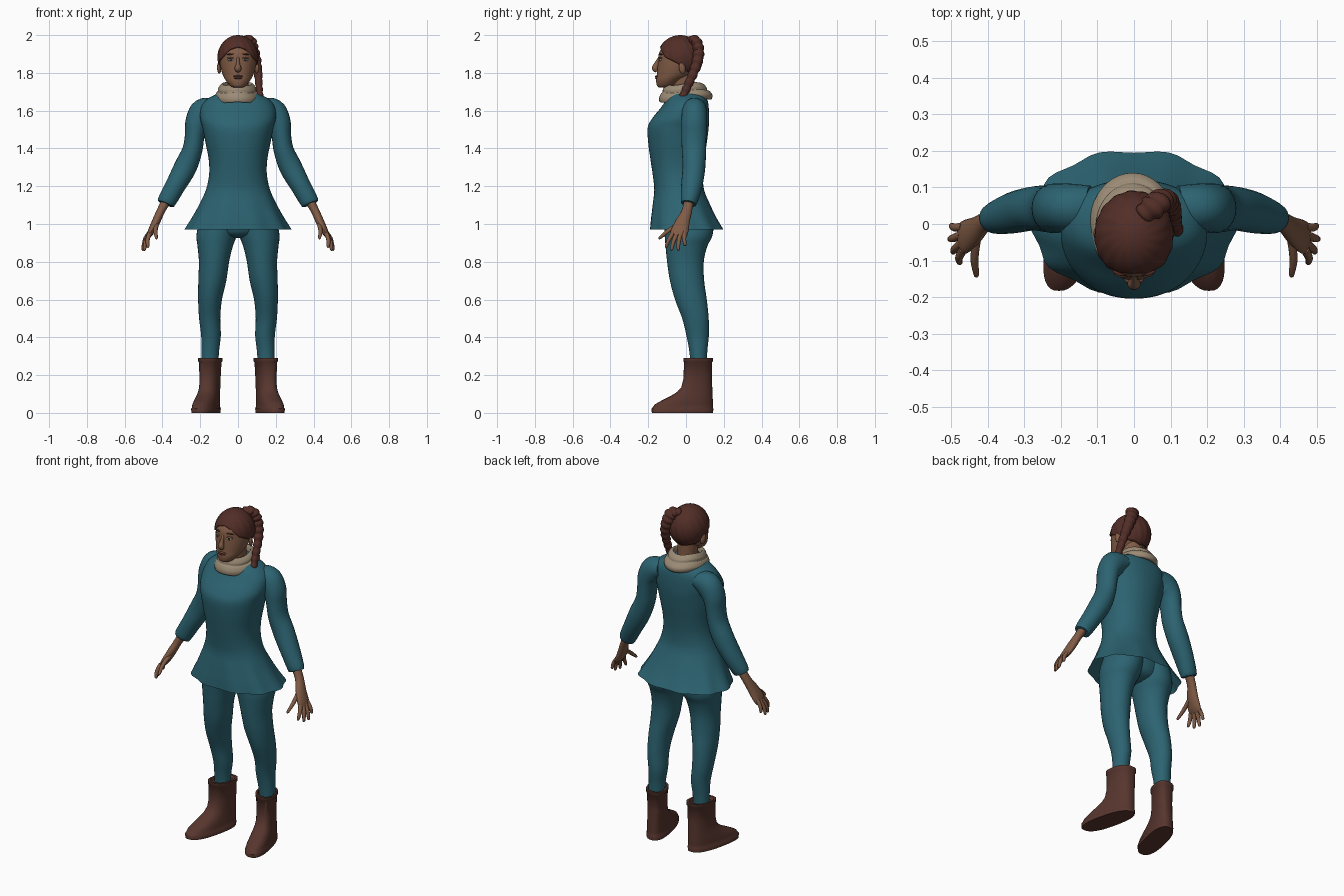
import bpy, bmesh, math
from mathutils import Vector

def material(name, rgb):
    m = bpy.data.materials.new(name)
    m.diffuse_color = (*rgb, 1)
    return m

TEAL = material("teal cloth", (0.025, 0.125, 0.165))
SKIN = material("skin", (0.22, 0.105, 0.06))
BOOT = material("boot leather", (0.095, 0.036, 0.027))
HAIR = material("hair", (0.085, 0.027, 0.02))
SCARF = material("scarf wool", (0.33, 0.26, 0.18))
LIP = material("lips", (0.16, 0.055, 0.04))
WHITE = material("eye white", (0.4, 0.38, 0.35))
IRIS = material("iris", (0.02, 0.05, 0.055))

def finish(obj, mat, mirror=False, angle=50):
    obj.data.materials.append(mat)
    bpy.ops.object.select_all(action='DESELECT')
    obj.select_set(True)
    bpy.context.view_layer.objects.active = obj
    bpy.ops.object.shade_smooth_by_angle(angle=math.radians(angle))
    if mirror:
        mod = obj.modifiers.new("mirror", 'MIRROR')
        mod.use_mirror_merge = False
    return obj

def skin_rings(name, rings, mat, caps=(True, True), mirror=False):
    bm = bmesh.new()
    rows = [[bm.verts.new(p) for p in r] for r in rings]
    n = len(rows[0])
    for lo, hi in zip(rows, rows[1:]):
        for i in range(n):
            j = (i + 1) % n
            bm.faces.new((lo[i], lo[j], hi[j], hi[i]))
    if caps[0]:
        bm.faces.new(rows[0][::-1])
    if caps[1]:
        bm.faces.new(rows[-1])
    bmesh.ops.recalc_face_normals(bm, faces=bm.faces)
    mesh = bpy.data.meshes.new(name)
    bm.to_mesh(mesh)
    bm.free()
    obj = bpy.data.objects.new(name, mesh)
    bpy.context.collection.objects.link(obj)
    return finish(obj, mat, mirror)

def smooth(st, sub):
    """Catmull-Rom interpolation of a list of stations."""
    out = []
    for k in range(len(st) - 1):
        q = [st[max(k - 1, 0)], st[k], st[k + 1], st[min(k + 2, len(st) - 1)]]
        for s in range(sub):
            t = s / sub
            out.append(tuple(0.5 * (2 * b + (c - a) * t + (2 * a - 5 * b + 4 * c - d) * t * t
                       + (3 * b - a - 3 * c + d) * t ** 3) for a, b, c, d in zip(*q)))
    return out + [tuple(st[-1])]

def loft(name, st, mat, sub=4, n=32, power=2.0, warp=None, **kw):
    """Horizontal rings from stations (z, x centre, x radius, y front, y back)."""
    rings = []
    for z, cx, rx, yf, yb in smooth(st, sub):
        ring = []
        for i in range(n):
            a = math.tau * i / n
            c, s = math.cos(a), math.sin(a)
            x = cx + rx * math.copysign(abs(c) ** (2 / power), c)
            y = (yf + yb) / 2 + (yb - yf) / 2 * math.copysign(abs(s) ** (2 / power), s)
            ring.append(warp(x, y, z, a) if warp else (x, y, z))
        rings.append(ring)
    return skin_rings(name, rings, mat, **kw)

def tube(name, st, mat, sub=4, n=14, ref=(0, 1, 0), ripple=None, **kw):
    """Rings across a path of stations (x, y, z, radius across, radius along ref)."""
    st = smooth(st, sub)
    pts = [Vector(s[:3]) for s in st]
    rings = []
    for k, s in enumerate(st):
        t = (pts[min(k + 1, len(pts) - 1)] - pts[max(k - 1, 0)]).normalized()
        v = Vector(ref)
        v = (v - v.dot(t) * t).normalized()
        u = v.cross(t)
        g = ripple(k / (len(st) - 1)) if ripple else 1
        rings.append([pts[k] + g * (u * s[3] * math.cos(math.tau * i / n)
                      + v * s[4] * math.sin(math.tau * i / n)) for i in range(n)])
    return skin_rings(name, rings, mat, **kw)

def blob(name, loc, size, mat, rot=(0, 0, 0), mirror=False):
    bpy.ops.mesh.primitive_uv_sphere_add(segments=16, ring_count=10, radius=1, location=loc, rotation=rot)
    obj = bpy.context.object
    obj.name, obj.scale = name, size
    bpy.ops.object.transform_apply(location=True, rotation=True, scale=True)
    return finish(obj, mat, mirror)

# Tunic with a flared, lightly pleated skirt
def pleat(x, y, z, a):
    f = max(0, (1.17 - z) / 0.2) * 0.025 * math.cos(10 * a)
    return (x * (1 + f), y * (1 + f), z)

loft("tunic", [(0.97, 0, 0.278, -0.192, 0.2), (1.03, 0, 0.242, -0.187, 0.165),
               (1.1, 0, 0.205, -0.178, 0.13), (1.18, 0, 0.17, -0.168, 0.096),
               (1.26, 0, 0.153, -0.176, 0.09), (1.34, 0, 0.155, -0.188, 0.097),
               (1.43, 0, 0.172, -0.2, 0.11), (1.51, 0, 0.188, -0.203, 0.12),
               (1.56, 0, 0.2, -0.178, 0.122), (1.62, 0, 0.195, -0.13, 0.12),
               (1.66, 0, 0.165, -0.105, 0.112), (1.69, 0, 0.11, -0.09, 0.092),
               (1.715, 0, 0.066, -0.078, 0.066)],
     TEAL, n=60, power=2.15, warp=pleat, caps=(False, True))

# Sleeves
tube("sleeve", [(0.12, 0.045, 1.615, 0.05, 0.06), (0.18, 0.045, 1.595, 0.072, 0.066),
                (0.217, 0.043, 1.54, 0.062, 0.068), (0.229, 0.042, 1.47, 0.052, 0.066),
                (0.242, 0.042, 1.39, 0.053, 0.064), (0.279, 0.042, 1.3, 0.06, 0.06),
                (0.333, 0.03, 1.2, 0.053, 0.056), (0.382, 0.015, 1.112, 0.047, 0.042),
                (0.378, 0.016, 1.118, 0.03, 0.03)], TEAL, n=24, mirror=True)

# Hands
tube("hand", [(0.37, 0.018, 1.14, 0.026, 0.028), (0.408, 0.005, 1.07, 0.022, 0.027),
              (0.435, -0.018, 1.01, 0.022, 0.038), (0.46, -0.034, 0.96, 0.018, 0.046),
              (0.474, -0.04, 0.935, 0.011, 0.043)], SKIN, n=16, mirror=True)
FINGERS = {"index": ((0.468, -0.07, 0.95), (0.478, -0.108, 0.875)),
           "middle": ((0.47, -0.05, 0.945), (0.497, -0.078, 0.86)),
           "ring": ((0.472, -0.03, 0.945), (0.506, -0.042, 0.86)),
           "little": ((0.468, -0.008, 0.955), (0.502, -0.005, 0.885)),
           "thumb": ((0.43, -0.04, 1.0), (0.432, -0.145, 0.922))}
for part, (a, b) in FINGERS.items():
    a, b = Vector(a), Vector(b)
    mid = a.lerp(b, 0.5) + Vector((0.006, -0.003, 0.002))
    tube(part + "_finger", [(*a, 0.012, 0.012), (*mid, 0.011, 0.011),
         (*a.lerp(b, 0.92), 0.008, 0.008), (*b, 0.003, 0.003)], SKIN, sub=3, n=10, mirror=True)

# Leggings, one leg mirrored, plus hips
loft("legging", [(0.25, 0.15, 0.045, 0.025, 0.11), (0.33, 0.147, 0.047, 0.017, 0.113),
                 (0.41, 0.143, 0.052, 0.002, 0.121), (0.5, 0.15, 0.056, -0.02, 0.12),
                 (0.6, 0.148, 0.063, -0.058, 0.11), (0.7, 0.136, 0.074, -0.085, 0.096),
                 (0.8, 0.127, 0.08, -0.1, 0.094), (0.88, 0.121, 0.093, -0.108, 0.112),
                 (0.94, 0.113, 0.107, -0.113, 0.14), (1.02, 0.095, 0.107, -0.115, 0.145),
                 (1.09, 0.08, 0.09, -0.1, 0.11)], TEAL, mirror=True)
loft("hips", [(0.925, 0, 0.03, -0.04, 0.05), (0.95, 0, 0.13, -0.1, 0.11),
              (1.02, 0, 0.18, -0.12, 0.13), (1.1, 0, 0.165, -0.12, 0.105),
              (1.16, 0, 0.15, -0.11, 0.085)], TEAL)

# Boots, toes turned outward
loft("boot", [(0, 0.15, 0.064, -0.181, 0.143), (0.022, 0.15, 0.065, -0.183, 0.145),
              (0.026, 0.15, 0.062, -0.179, 0.143), (0.045, 0.15, 0.061, -0.165, 0.143),
              (0.065, 0.15, 0.058, -0.13, 0.142), (0.09, 0.149, 0.055, -0.08, 0.141),
              (0.11, 0.148, 0.052, -0.048, 0.14), (0.135, 0.147, 0.051, -0.025, 0.139),
              (0.18, 0.146, 0.051, -0.014, 0.138), (0.268, 0.146, 0.056, -0.01, 0.138),
              (0.272, 0.146, 0.06, -0.014, 0.142), (0.29, 0.146, 0.06, -0.014, 0.142),
              (0.29, 0.147, 0.05, 0, 0.128), (0.275, 0.147, 0.045, 0.01, 0.12)],
     BOOT, sub=1, n=40, power=2.5, mirror=True,
     warp=lambda x, y, z, a: (x + 0.22 * (0.07 - y), y, z))

# Neck and head
loft("neck", [(1.66, 0, 0.06, -0.07, 0.055), (1.72, 0, 0.054, -0.075, 0.045),
              (1.82, 0, 0.06, -0.085, 0.045)], SKIN)
loft("head", [(1.722, 0, 0.022, -0.142, -0.1), (1.732, 0, 0.042, -0.154, -0.06),
              (1.76, 0, 0.065, -0.158, -0.02), (1.79, 0, 0.081, -0.154, 0.03),
              (1.83, 0, 0.092, -0.151, 0.06), (1.87, 0, 0.097, -0.147, 0.075),
              (1.91, 0, 0.094, -0.141, 0.072), (1.95, 0, 0.075, -0.113, 0.05),
              (1.98, 0, 0.035, -0.07, 0.01)], SKIN, n=40)
tube("nose", [(0, -0.138, 1.885, 0.007, 0.007), (0, -0.153, 1.85, 0.01, 0.014),
              (0, -0.164, 1.824, 0.018, 0.017), (0, -0.153, 1.81, 0.013, 0.01)], SKIN)
blob("ear", (0.1, -0.02, 1.825), (0.01, 0.018, 0.03), SKIN, (0.2, 0, 0.3), True)
blob("eye", (0.038, -0.134, 1.87), (0.017, 0.009, 0.008), WHITE, (0, 0, 0.25), True)
blob("iris", (0.038, -0.141, 1.87), (0.007, 0.004, 0.007), IRIS, mirror=True)
blob("eyelid", (0.038, -0.134, 1.878), (0.019, 0.011, 0.005), SKIN, (0, 0, 0.25), True)
blob("eyebrow", (0.04, -0.133, 1.899), (0.021, 0.008, 0.004), HAIR, (0, 0.12, 0.3), True)
blob("upper_lip", (0, -0.153, 1.782), (0.027, 0.011, 0.006), LIP)
blob("lower_lip", (0, -0.153, 1.773), (0.022, 0.011, 0.006), LIP)

# Hair cap rising from the hairline to the crown, with combed ridges
HAIRLINE = [(0, 1.94), (0.45, 1.925), (0.9, 1.88), (1.4, 1.853), (2.0, 1.805), (3.2, 1.785)]

def hairline(p):
    for (a, za), (b, zb) in zip(HAIRLINE, HAIRLINE[1:]):
        if p <= b:
            return za + (zb - za) * (p - a) / (b - a)

cap_rings = []
for k in range(19):
    ring = []
    for i in range(96):
        p = math.tau * i / 96 - math.pi
        low = math.asin((hairline(abs(p)) - 1.88) / 0.12)
        th = low + (1.53 - low) * k / 18
        g = math.cos(th) * (1 + 0.012 * math.sin(16 * p + 5 * th))
        ring.append((0.108 * g * math.sin(p), -0.03 - 0.121 * g * math.cos(p), 1.88 + 0.12 * math.sin(th)))
    cap_rings.append(ring)
cap = skin_rings("hair_cap", cap_rings, HAIR, caps=(False, True))
thick = cap.modifiers.new("thickness", 'SOLIDIFY')
thick.thickness, thick.offset = 0.01, -1

# Side ponytail looping off the crown and ending in a braid
tube("ponytail_braid", [(0.02, 0.02, 1.97, 0.022, 0.025), (0.055, 0.05, 1.97, 0.027, 0.036),
                        (0.075, 0.066, 1.925, 0.029, 0.034), (0.095, 0.06, 1.86, 0.028, 0.028),
                        (0.107, 0.035, 1.79, 0.024, 0.022), (0.112, 0.004, 1.72, 0.021, 0.018),
                        (0.12, -0.022, 1.66, 0.017, 0.015), (0.124, -0.036, 1.61, 0.007, 0.007)],
     HAIR, sub=12, ref=(1, 0, 0), ripple=lambda t: 0.87 + 0.22 * abs(math.sin(13 * math.pi * t)))

# Folded scarf, higher at the back of the neck
loft("scarf", [(1.66, 0, 0.095, -0.115, 0.11), (1.652, 0, 0.11, -0.138, 0.133),
               (1.675, 0, 0.118, -0.142, 0.14), (1.698, 0, 0.108, -0.132, 0.125),
               (1.704, 0, 0.1, -0.124, 0.113), (1.72, 0, 0.1, -0.122, 0.108),
               (1.74, 0, 0.085, -0.11, 0.09), (1.738, 0, 0.073, -0.097, 0.077),
               (1.69, 0, 0.065, -0.085, 0.065)], SCARF, n=40, caps=(False, False),
     warp=lambda x, y, z, a: (x - 0.004, y, z + 0.08 * y + 0.004 * math.sin(3 * a)))
